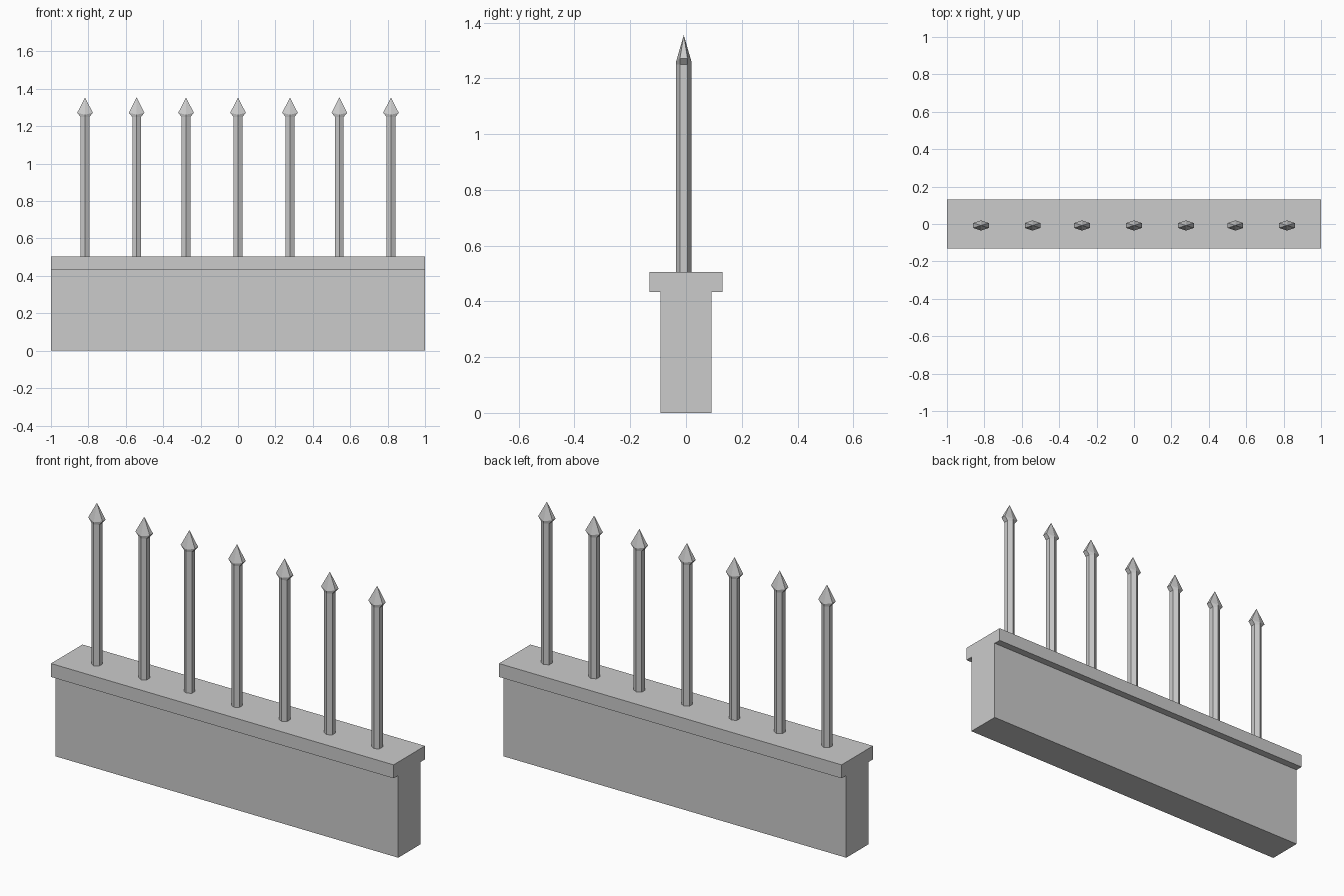
import bpy, bmesh, math

cube = bpy.data.objects.get("Cube")
if cube:
    bpy.data.objects.remove(cube, do_unlink=True)

# Single stone-grey material
grey = bpy.data.materials.new("plain_grey")
grey.use_nodes = True
colour = (0.6, 0.6, 0.6, 1)
grey.diffuse_color = colour
grey.node_tree.nodes["Principled BSDF"].inputs["Base Color"].default_value = colour


def finish(name, bm):
    bmesh.ops.recalc_face_normals(bm, faces=bm.faces)
    mesh = bpy.data.meshes.new(name)
    bm.to_mesh(mesh)
    bm.free()
    mesh.materials.append(grey)
    obj = bpy.data.objects.new(name, mesh)
    bpy.context.collection.objects.link(obj)
    return obj


def bridge(bm, low, high):
    for i in range(len(low)):
        j = (i + 1) % len(low)
        bm.faces.new((low[i], low[j], high[j], high[i]))


# Wall with overhanging coping: T profile extruded along x
half = [(0.092, 0), (0.092, 0.434), (0.131, 0.434), (0.131, 0.505)]
profile = half + [(-y, z) for y, z in reversed(half)]
bm = bmesh.new()
ends = [[bm.verts.new((x, y, z)) for y, z in profile] for x in (-1, 1)]
bridge(bm, *ends)
for end in ends:
    bm.faces.new(end)
finish("wall", bm)


# Railing spike: hexagonal shaft flaring sideways into a pointed head
def spike(name, x):
    bm = bmesh.new()

    def ring(z, widen=1, side_lift=0):
        verts = []
        for i in range(6):
            a = math.radians(90 + 60 * i)
            lift = 0 if i % 3 == 0 else side_lift
            verts.append(bm.verts.new((0.027 * widen * math.cos(a),
                                       0.027 * math.sin(a), z + lift)))
        return verts

    foot, neck = ring(0.5), ring(1.25)
    head = ring(1.262, widen=1.78, side_lift=0.01)
    bm.faces.new(foot)
    bridge(bm, foot, neck)
    bridge(bm, neck, head)
    tip = bm.verts.new((0, 0, 1.355))
    for i in range(6):
        bm.faces.new((head[i], head[(i + 1) % 6], tip))
    finish(name, bm).location = (x, -0.008, 0)


spike("spike_centre", 0)
for i, x in enumerate((0.278, 0.542, 0.818), 1):
    spike(f"spike_left_{i}", x)
    spike(f"spike_right_{i}", -x)
